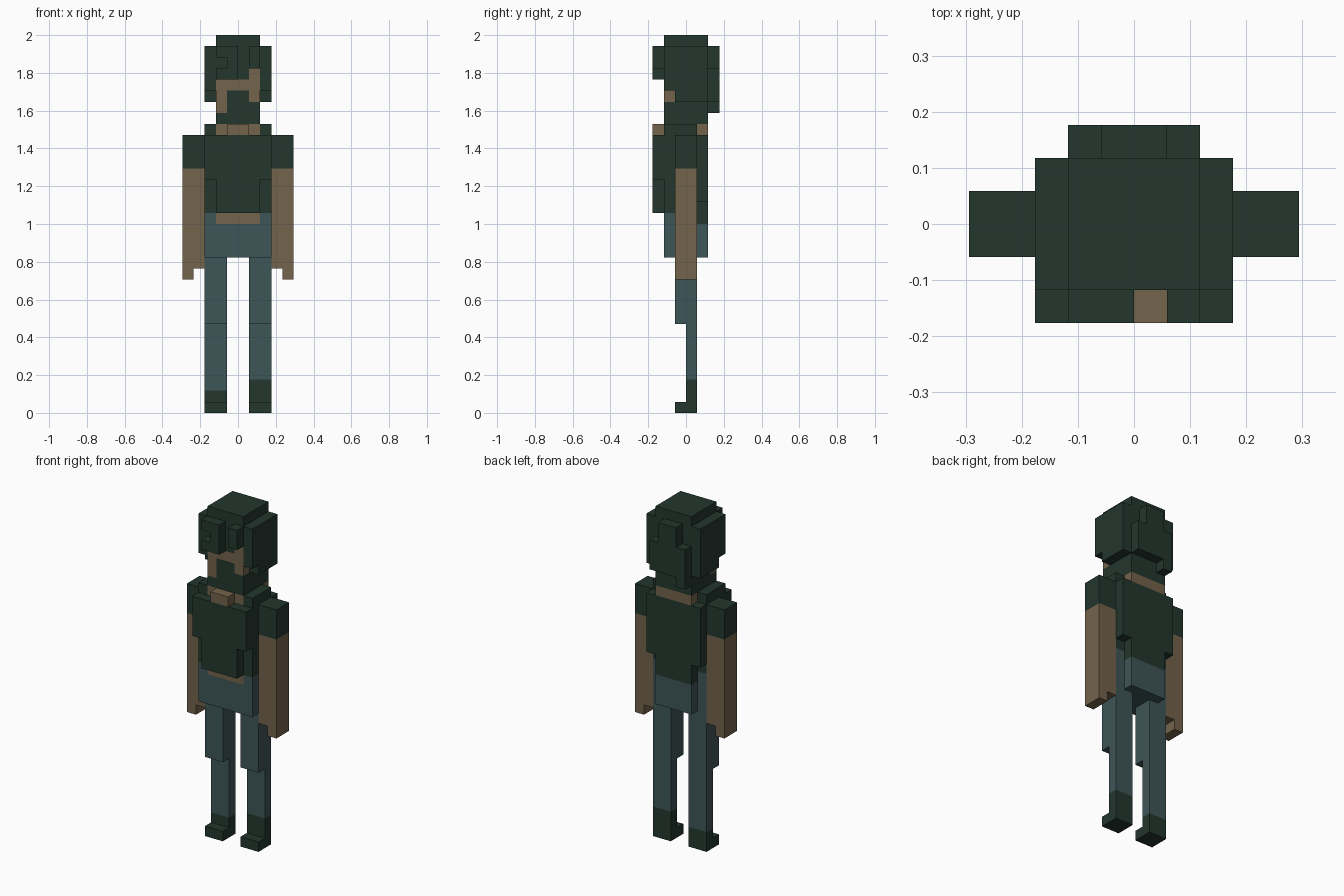
import bpy, bmesh

if "Cube" in bpy.data.objects:
    bpy.data.objects.remove(bpy.data.objects["Cube"])

U = 2 / 34  # one block; the figure is 34 blocks tall


def material(name, rgb):
    m = bpy.data.materials.new(name)
    m.diffuse_color = (*rgb, 1)
    m.use_nodes = True
    m.node_tree.nodes["Principled BSDF"].inputs["Base Color"].default_value = m.diffuse_color
    return m


MATS = [material("dark green", (0.017, 0.037, 0.027)),
        material("denim blue", (0.048, 0.090, 0.095)),
        material("tan skin", (0.172, 0.125, 0.070))]
GREEN, DENIM, SKIN = 0, 1, 2

cells = {}  # block position -> (part name, colour)


def box(part, colour, x, y, z, mirror=False):
    """Fill a range of blocks; later boxes repaint earlier ones."""
    for i in range(*x):
        for j in range(*y):
            for k in range(*z):
                cells[i, j, k] = (part, colour)
    if mirror:
        box(part.replace("right", "left"), colour, (-x[1], -x[0]), y, z)


# Legs and shoes (right shoe reaches a little higher)
box("right_leg", DENIM, (1, 3), (-1, 1), (8, 14), True)
box("right_leg", DENIM, (1, 3), (0, 1), (2, 8), True)
box("right_leg", GREEN, (1, 3), (0, 1), (1, 2), True)
box("right_leg", GREEN, (1, 3), (-1, 1), (0, 1), True)
box("right_leg", GREEN, (1, 3), (0, 1), (2, 3))

# Hips, shirt and bare belly strip
box("torso", DENIM, (-3, 3), (-2, 1), (14, 18))
box("torso", DENIM, (-2, 2), (1, 2), (14, 17))
box("torso", SKIN, (-2, 2), (-2, -1), (17, 18))
box("torso", GREEN, (-3, 3), (-2, 1), (18, 25))
box("torso", GREEN, (-2, 2), (1, 2), (17, 19))
box("torso", GREEN, (-3, 3), (1, 2), (19, 25))
box("torso", GREEN, (-3, 3), (-3, -2), (21, 25))
box("torso", GREEN, (-2, 2), (-3, -2), (18, 21))
box("torso", GREEN, (2, 3), (-2, 1), (25, 26), True)

# Arms with short sleeves and stepped hands
box("right_arm", SKIN, (3, 5), (-1, 1), (13, 22), True)
box("right_arm", SKIN, (4, 5), (-1, 1), (12, 13), True)
box("right_arm", GREEN, (3, 5), (-1, 1), (22, 25), True)

# Neck and collar opening
box("neck", SKIN, (-2, 2), (-2, 2), (25, 26))
box("neck", SKIN, (-1, 1), (-3, -2), (25, 26))

# Head, bearded, with the bare part of the face
box("head", GREEN, (-2, 2), (-2, 2), (26, 34))
box("head", SKIN, (-2, -1), (-2, -1), (27, 30))
box("head", SKIN, (-1, 1), (-2, -1), (29, 30))
box("head", SKIN, (1, 2), (-2, -1), (28, 31))

# Hair: sides, fringe and stepped back
box("hair", GREEN, (2, 3), (-1, 2), (28, 33), True)
box("hair", GREEN, (2, 3), (-2, -1), (29, 33), True)
box("hair", GREEN, (-2, 0), (-3, -2), (30, 33))
del cells[-2, -3, 31]  # small notch in the fringe
box("hair", GREEN, (1, 2), (-3, -2), (31, 33))
box("hair", GREEN, (-1, 1), (2, 3), (28, 33))
box("hair", GREEN, (1, 2), (2, 3), (28, 31))
box("hair", GREEN, (-2, -1), (2, 3), (27, 31))


def build(part):
    """Skin the outside of one part, then merge coplanar faces of one colour."""
    bm = bmesh.new()
    verts = {}
    for cell, (name, colour) in cells.items():
        if name != part:
            continue
        for axis in range(3):
            for side in (0, 1):
                near = list(cell)
                near[axis] += 2 * side - 1
                if tuple(near) in cells:
                    continue
                corners = []
                for a, b in ((0, 0), (1, 0), (1, 1), (0, 1)):
                    p = list(cell)
                    p[axis] += side
                    p[(axis + 1) % 3] += a
                    p[(axis + 2) % 3] += b
                    p = tuple(p)
                    if p not in verts:
                        verts[p] = bm.verts.new([c * U for c in p])
                    corners.append(verts[p])
                face = bm.faces.new(corners if side else corners[::-1])
                face.material_index = colour
    bmesh.ops.dissolve_limit(bm, angle_limit=0.01, verts=bm.verts[:],
                             edges=bm.edges[:], delimit={'MATERIAL'})
    mesh = bpy.data.meshes.new(part)
    for m in MATS:
        mesh.materials.append(m)
    bm.to_mesh(mesh)
    bm.free()
    bpy.context.collection.objects.link(bpy.data.objects.new(part, mesh))


for part in sorted({name for name, _ in cells.values()}):
    build(part)
